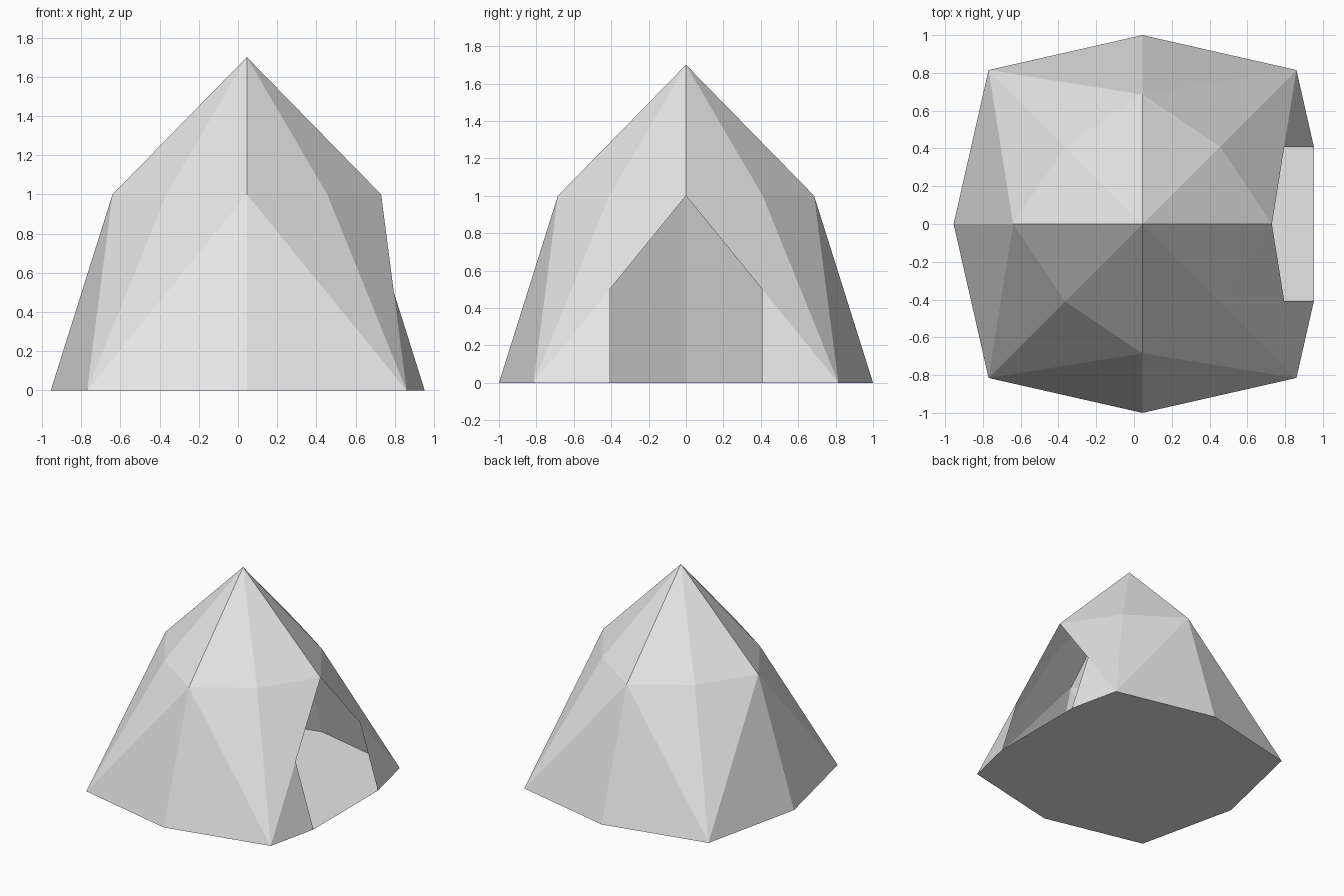
import bpy, bmesh, math
from mathutils import Vector

if "Cube" in bpy.data.objects:
    bpy.data.objects.remove(bpy.data.objects["Cube"])

CX = 0.045          # tent axis, shifted because the doorway trims the +x tip
APEX = Vector((CX, 0, 1.7))

canvas = bpy.data.materials.new("light grey canvas")
canvas.diffuse_color = (0.8, 0.8, 0.8, 1)
canvas.use_nodes = True
canvas.node_tree.nodes["Principled BSDF"].inputs["Base Color"].default_value = canvas.diffuse_color


def ring(side_radius, corner_half, z):
    """Eight points: even = side middles, odd = corners."""
    pts = []
    for i in range(8):
        r = corner_half * math.sqrt(2) if i % 2 else side_radius
        a = i * math.pi / 4
        pts.append(Vector((CX + r * math.cos(a), r * math.sin(a), z)))
    return pts


def make_object(name, faces):
    bm = bmesh.new()
    for face in faces:
        bm.faces.new([bm.verts.new(p) for p in face])
    bmesh.ops.remove_doubles(bm, verts=bm.verts, dist=0.0005)
    mesh = bpy.data.meshes.new(name)
    bm.to_mesh(mesh)
    bm.free()
    mesh.materials.append(canvas)
    obj = bpy.data.objects.new(name, mesh)
    bpy.context.collection.objects.link(obj)


base = ring(1.0, 0.815, 0)
eave = ring(0.685, 0.41, 1.0)

# Roof: eight triangles up to the peak
make_object("tent_roof", [(eave[i], eave[(i + 1) % 8], APEX) for i in range(8)])

# Walls: each side has a front triangle and a narrow corner triangle per half
walls, outline = [], []
for i in range(0, 8, 2):
    for step in (1, -1):
        j = (i + step) % 8
        lower = (base[i], base[j], eave[i])
        if i == 0:  # doorway: only the outer flap of the side remains
            lower = (base[i].lerp(base[j], 0.5), base[j], eave[i].lerp(base[j], 0.5))
        for tri in (lower, (eave[i], base[j], eave[j])):
            walls.append(tri if step == 1 else tri[::-1])
make_object("tent_walls", walls)

# Floor: base outline with the tip cut straight across the doorway
outline = [base[0].lerp(base[1], 0.5)] + base[1:] + [base[0].lerp(base[7], 0.5)]
make_object("tent_floor", [outline[::-1]])
